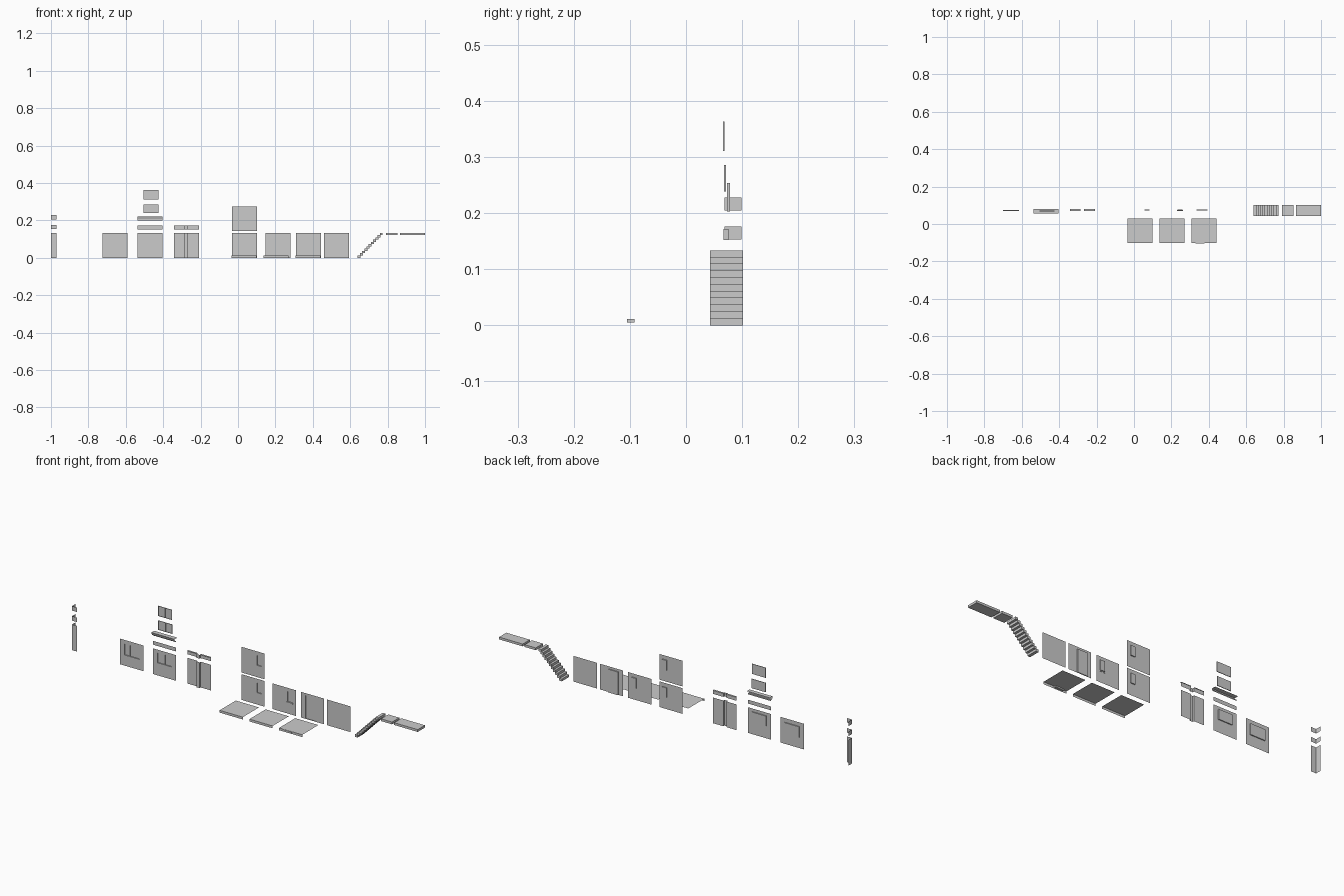
import bpy, bmesh

if "Cube" in bpy.data.objects:
    bpy.data.objects.remove(bpy.data.objects["Cube"])

W = 0.133   # module size


def finish(name, bm):
    bmesh.ops.remove_doubles(bm, verts=bm.verts, dist=1e-5)
    me = bpy.data.meshes.new(name)
    bm.to_mesh(me)
    bm.free()
    ob = bpy.data.objects.new(name, me)
    bpy.context.collection.objects.link(ob)
    return ob


def quad(bm, *pts):
    bm.faces.new([bm.verts.new(p) for p in pts])


def front(bm, x0, x1, z0, z1, y):
    if x1 - x0 > 1e-5 and z1 - z0 > 1e-5:
        quad(bm, (x0, y, z0), (x1, y, z0), (x1, y, z1), (x0, y, z1))


def reveal(bm, a, b, c, d, y, yb):
    # four sides and the back of a recess
    loop = [(a, c), (b, c), (b, d), (a, d)]
    for i in range(4):
        p, q = loop[i], loop[(i + 1) % 4]
        quad(bm, (p[0], y, p[1]), (q[0], y, q[1]), (q[0], yb, q[1]), (p[0], yb, p[1]))
    front(bm, a, b, c, d, yb)


def box(bm, x0, x1, y0, y1, z0, z1):
    vs = bmesh.ops.create_cube(bm, size=1)['verts']
    for v in vs:
        v.co = (x1 if v.co.x > 0 else x0, y1 if v.co.y > 0 else y0, z1 if v.co.z > 0 else z0)


def wall(name, x0, z0, y, hole=None, depth=0.005, mullion=None, sill=False):
    bm = bmesh.new()
    x1, z1 = x0 + W, z0 + W
    if hole:
        a, b, c, d = hole
        front(bm, x0, a, z0, z1, y)
        front(bm, b, x1, z0, z1, y)
        front(bm, a, b, z0, c, y)
        front(bm, a, b, d, z1, y)
        reveal(bm, a, b, c, d, y, y + depth)
        if mullion:
            box(bm, mullion - .002, mullion + .002, y + .001, y + depth, c, d)
        if sill:
            box(bm, a - .003, b + .003, y - .003, y + .001, c - .005, c)
    else:
        front(bm, x0, x1, z0, z1, y)
    finish(name, bm)


def extrude_x(name, profile, x0, x1):
    # open (y, z) profile swept along x
    bm = bmesh.new()
    for (ya, za), (yb, zb) in zip(profile, profile[1:]):
        quad(bm, (x0, ya, za), (x1, ya, za), (x1, yb, zb), (x0, yb, zb))
    finish(name, bm)


def extrude_z(name, profile, z0, z1):
    # open (x, y) profile swept upward
    bm = bmesh.new()
    for (xa, ya), (xb, yb) in zip(profile, profile[1:]):
        quad(bm, (xa, ya, z0), (xb, yb, z0), (xb, yb, z1), (xa, ya, z1))
    finish(name, bm)


# corner posts
L = [(-1, .099), (-1, .069), (-.97, .069)]
for name, z0, z1 in (("corner_wall", 0, W), ("corner_band", .153, .176), ("corner_cornice", .205, .228)):
    extrude_z(name, L, z0, z1)

# exterior walls
YE, YI = .07, .073
wall("wide_window_wall", -.725, 0, YE, (-.70, -.615, .055, .112), .005, -.67)
wall("exterior_window_wall", -.537, 0, YE, (-.51, -.43, .065, .117), .005, -.47)

# bands and cornice above the window wall
extrude_x("plain_band", [(YE, .152), (YE, .172)], -.537, -.404)
extrude_x("cornice", [(.07, .2), (.07, .206), (.062, .206), (.057, .22), (.08, .22)], -.537, -.404)

# loose window inserts
for name, z0, z1, y in (("window_lower", .238, .286, .068), ("window_upper", .311, .363, .0655)):
    bm = bmesh.new()
    reveal(bm, -.505, -.425, z0, z1, y, y + .003)
    box(bm, -.467, -.463, y, y + .003, z0, z1)
    finish(name, bm)

# pilaster wall with matching band
P = [(-.342, .076), (-.285, .076), (-.285, .067), (-.267, .067), (-.267, .076), (-.209, .076)]
extrude_z("pilaster_wall", P, 0, W)
extrude_z("pilaster_band", P, .152, .172)
extrude_x("pilaster_band_ledge_left", [(.07, .172), (.08, .172)], -.342, -.285)
extrude_x("pilaster_band_ledge_right", [(.07, .172), (.08, .172)], -.267, -.209)

# interior walls
for name, z in (("interior_window_wall_lower", 0), ("interior_window_wall_upper", .142)):
    wall(name, -.031, z, YI, (.057, .083, z + .061, z + .112))
wall("sill_window_wall", .147, 0, YI, (.233, .26, .061, .114), .005, None, True)
wall("door_wall", .31, 0, YI, (.335, .392, 0, .12))
wall("plain_wall", .46, 0, YI)

# floor tiles with a front lip
for i, x in enumerate((-.034, .137, .307)):
    extrude_x("floor_tile_%d" % i, [(-.102, 0), (-.102, .012), (.03, .012)], x, x + W)
bm = bmesh.new()
box(bm, .33, .378, -.105, -.092, .005, .0115)
finish("doorstep", bm)

# stairs: stepped top with a thin stepped underside
N, r = 11, W / 11
bm = bmesh.new()
for i in range(N):
    x = .64 + i * .0118
    box(bm, x, x + .0118 + .004, .043, .102, i * r, (i + 1) * r)
finish("stairs", bm)

# landings
for name, x0, x1 in (("landing_short", .79, .853), ("landing_long", .865, 1.0)):
    bm = bmesh.new()
    box(bm, x0, x1, .043, .102, .121, W)
    finish(name, bm)
